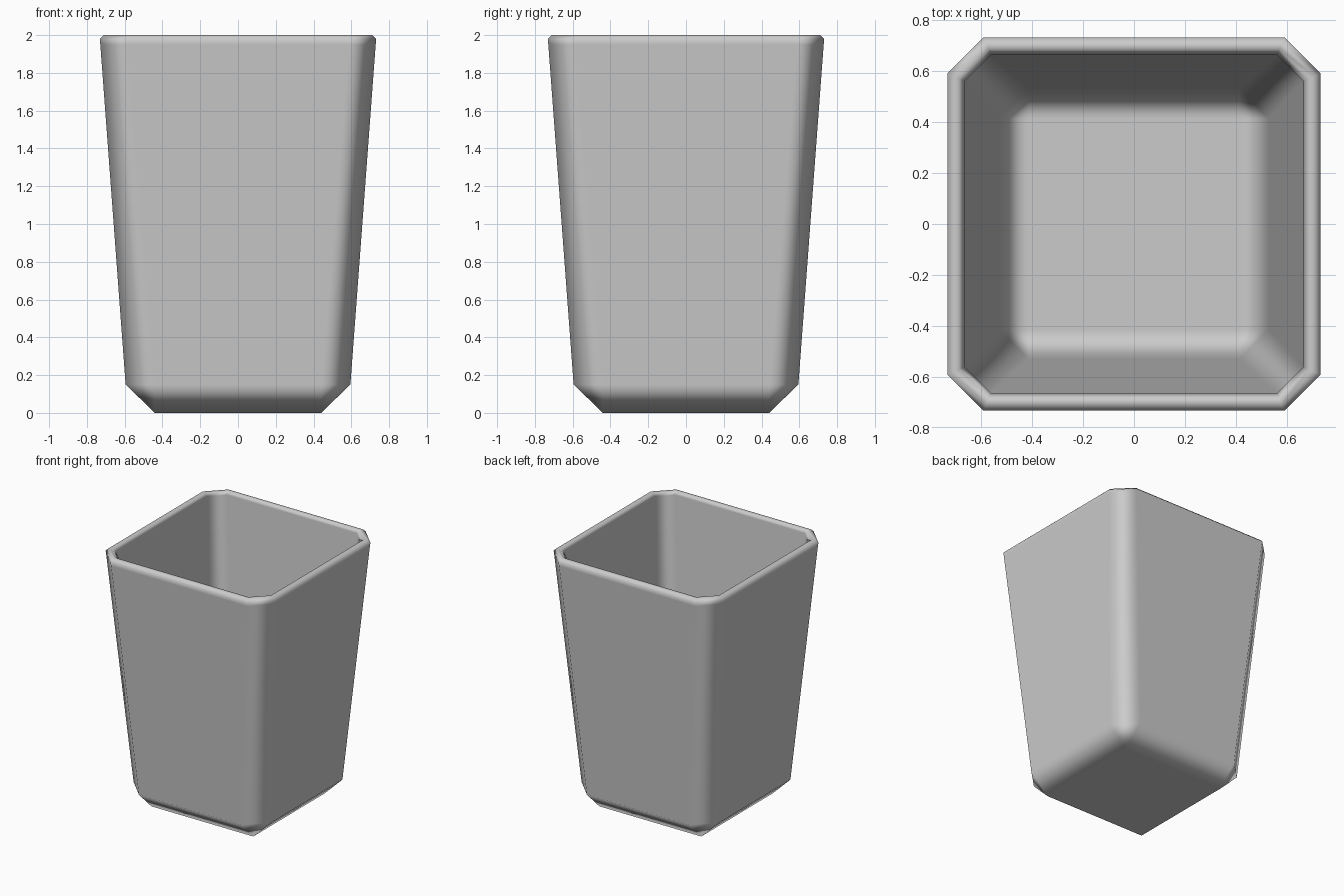
import bpy, bmesh

cube = bpy.data.objects.get("Cube")
if cube:
    bpy.data.objects.remove(cube, do_unlink=True)

grey = bpy.data.materials.new("plain grey")
grey.use_nodes = True
colour = (0.6, 0.6, 0.6, 1)
grey.diffuse_color = colour
grey.node_tree.nodes["Principled BSDF"].inputs["Base Color"].default_value = colour

# Cup wall sections: half width, half length of the straight side, height
SECTIONS = [
    (0.44, 0.44, 0.0),      # base, square
    (0.595, 0.44, 0.15),    # outer wall
    (0.729, 0.587, 1.95),
    (0.732, 0.59, 1.98),    # rim
    (0.71, 0.58, 2.0),
    (0.685, 0.57, 2.0),
    (0.665, 0.56, 1.98),    # inner wall
    (0.53, 0.413, 0.177),
    (0.413, 0.413, 0.065),  # inner floor, square
]


def ring(bm, half, flat, z):
    """Square outline with cut corners, counter-clockwise."""
    points = []
    x, y, u, v = half, flat, flat, half
    for _ in range(4):
        points += [(x, y), (u, v)]
        x, y, u, v = -y, x, -v, u
    return [bm.verts.new((px, py, z)) for px, py in points]


bm = bmesh.new()
rings = [ring(bm, *s) for s in SECTIONS]
for low, high in zip(rings, rings[1:]):
    for i in range(8):
        j = (i + 1) % 8
        bm.faces.new((low[i], low[j], high[j], high[i]))
bm.faces.new(rings[0][::-1])
bm.faces.new(rings[-1])

# Close the doubled corners of the square sections
bmesh.ops.remove_doubles(bm, verts=bm.verts, dist=0.0005)
bmesh.ops.recalc_face_normals(bm, faces=bm.faces)
for face in bm.faces:
    face.smooth = True

mesh = bpy.data.meshes.new("cup")
bm.to_mesh(mesh)
bm.free()
mesh.materials.append(grey)
cup = bpy.data.objects.new("cup", mesh)
bpy.context.collection.objects.link(cup)

# Large faces stay flat, bevels carry the soft shading
weighted = cup.modifiers.new("soft bevels", "WEIGHTED_NORMAL")
weighted.weight = 100
